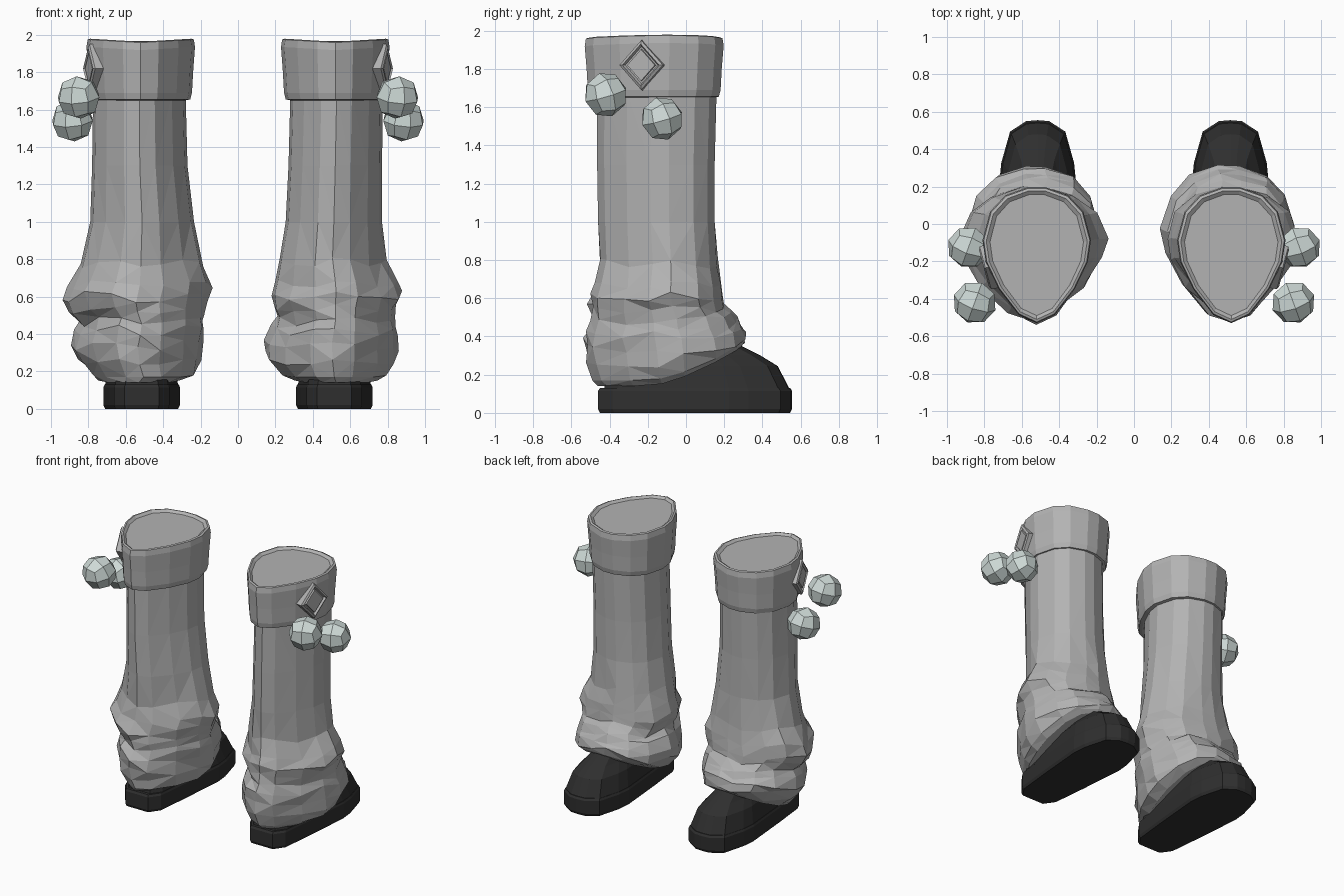
import bpy, bmesh, random
from math import sin
from mathutils import Vector, Matrix

cube = bpy.data.objects.get("Cube")
if cube:
    bpy.data.objects.remove(cube, do_unlink=True)


def material(name, rgb):
    mat = bpy.data.materials.new(name)
    mat.use_nodes = True
    color = (*rgb, 1)
    mat.diffuse_color = color
    mat.node_tree.nodes["Principled BSDF"].inputs["Base Color"].default_value = color
    return mat


GREY = material("grey cloth", (0.45, 0.45, 0.45))
BLACK = material("black leather", (0.028, 0.028, 0.028))
PALE = material("pale pompom", (0.62, 0.70, 0.68))


def finish(bm, name, mat):
    bmesh.ops.recalc_face_normals(bm, faces=bm.faces)
    mesh = bpy.data.meshes.new(name)
    bm.to_mesh(mesh)
    bm.free()
    mesh.materials.append(mat)
    obj = bpy.data.objects.new(name, mesh)
    bpy.context.collection.objects.link(obj)
    return obj


def loft(name, rings, mat, triangulate=False):
    """Skin a stack of equal-length closed rings and cap both ends."""
    bm = bmesh.new()
    loops = [[bm.verts.new(p) for p in ring] for ring in rings]
    n = len(loops[0])
    for low, high in zip(loops, loops[1:]):
        for i in range(n):
            j = (i + 1) % n
            bm.faces.new((low[i], low[j], high[j], high[i]))
    if triangulate:
        bmesh.ops.triangulate(bm, faces=bm.faces, quad_method='SHORT_EDGE')
    bm.faces.new(loops[0])
    bm.faces.new(loops[-1])
    return finish(bm, name, mat)


def mirrored(half):
    """Complete a closed outline from its +x half."""
    return half + [(-x, y) for x, y in reversed(half) if x > 0]


def fit(outline, x0, x1, y0, y1):
    """Scale a unit outline into a box."""
    return [((x0 + x1) / 2 + u * (x1 - x0) / 2, (y0 + y1) / 2 + v * (y1 - y0) / 2)
            for u, v in outline]


# Teardrop section of the leg, pointed at the back of the calf
LEG = mirrored([(0, -1), (.33, -.88), (.7, -.5), (.94, -.1), (1, .22),
                (.86, .64), (.58, .88), (.16, 1)])

# Leg levels: height, back, front, lift of the front
LEVELS = [(.14, -.46, .28, .21), (.17, -.49, .3, .19), (.25, -.52, .31, .14),
          (.34, -.53, .3, .1), (.42, -.53, .27, .06), (.47, -.5, .24, .05),
          (.53, -.5, .2, .03), (.6, -.51, .19, 0), (.67, -.48, .18, 0),
          (.78, -.46, .165, 0), (1, -.46, .15, 0), (1.3, -.465, .15, 0),
          (1.68, -.465, .16, 0)]
# Inner and outer extents of each level, one list for each boot
WIDTHS = {
    "left": [(.29, .76), (.22, .81), (.15, .86), (.145, .86), (.18, .85), (.21, .835),
             (.19, .85), (.17, .88), (.19, .85), (.22, .79), (.255, .77), (.27, .77),
             (.28, .775)],
    "right": [(.3, .76), (.22, .79), (.2, .85), (.18, .89), (.175, .87), (.18, .85),
              (.175, .9), (.155, .935), (.14, .91), (.19, .85), (.235, .79), (.27, .78),
              (.28, .775)],
}
# Cuff levels: height, shrink from full size
CUFF = [(1.65, .05), (1.655, .025), (1.69, .016), (1.8, .01), (1.93, 0),
        (1.97, .006), (1.975, .02), (1.96, .04)]
# Sole and toe outline in the same unit form, narrow at the heel
SHOE = mirrored([(0, -1), (.45, -1), (.72, -.85), (.85, -.35), (1, .35),
                 (.95, .55), (.72, .88), (.3, .99), (0, 1)])
POMPOMS = [(.852, -.42, 1.665, .118), (.885, -.125, 1.54, .115)]


def build_leg(side, s):
    rng = random.Random(4 if s > 0 else 9)
    rings = []
    for (z, back, front, lift), (inner, outer) in zip(LEVELS, WIDTHS[side]):
        slack = 1 if .2 < z < .8 else 0
        cx = (inner + outer) / 2
        ring = []
        for k, (x, y) in enumerate(fit(LEG, inner, outer, back, front)):
            rise = lift * (max(0, y + .2) / .5) ** 1.5
            sag = slack * (.02 * sin(k * 1.7 + s) + rng.uniform(-.015, .015))
            puff = 1 + slack * rng.uniform(-.035, .02)
            ring.append((s * (cx + (x - cx) * puff), y * puff, z + rise + sag))
        rings.append(ring)
    loft(side + "_slouched_leg", rings, GREY, True)


def build_cuff(side, s):
    rings = [[(s * x, y, z + .06 * (abs(x - .52) - .2) * (z > 1.9))
              for x, y in fit(LEG, .23 + d, .81 - d, -.53 + d, .197 - d)]
             for z, d in CUFF]
    loft(side + "_cuff", rings, GREY)


def build_shoe(side, s):
    def ring(z, hw, back, front):
        return [(s * x, y, z) for x, y in fit(SHOE, .515 - hw, .515 + hw, back, front)]
    loft(side + "_sole", [ring(0, .195, -.45, .545), ring(.02, .205, -.46, .555),
                          ring(.115, .205, -.46, .555), ring(.13, .198, -.45, .545)], BLACK)
    loft(side + "_shoe_upper", [ring(.12, .198, -.43, .545), ring(.245, .165, -.4, .48),
                                ring(.3, .125, -.36, .39), ring(.37, .09, -.3, .25)], BLACK)


def build_badge(side, s):
    # Diamond frame and centre lying along the cuff's outer face
    along = Vector((.065, .24, 0)).normalized()
    out = Vector((along.y, -along.x, 0))
    centre = Vector((.777, -.23, 1.82))

    def diamond(r, d):
        pts = [centre + along * (r * u) + Vector((0, 0, 1.1 * r * v)) + out * d
               for u, v in ((1, 0), (0, 1), (-1, 0), (0, -1))]
        return [(s * p.x, p.y, p.z) for p in pts]
    loft(side + "_badge_frame", [diamond(.122, -.03), diamond(.118, .018),
                                 diamond(.1, .026), diamond(.088, .01)], GREY)
    loft(side + "_badge_centre", [diamond(.08, 0), diamond(.075, .022)], GREY)


def build_pompoms(side, s):
    for name, (x, y, z, r) in zip(("rear", "front"), POMPOMS):
        bm = bmesh.new()
        bmesh.ops.create_cube(bm, size=2)
        bmesh.ops.subdivide_edges(bm, edges=bm.edges, cuts=1, use_grid_fill=True)
        turn = Matrix.Rotation(.35 * s, 3, 'Z') @ Matrix.Rotation(.3, 3, 'X')
        for v in bm.verts:
            v.co = turn @ (v.co.normalized() * r) + Vector((s * x, y, z))
        finish(bm, side + "_" + name + "_pompom", PALE)


for side, s in (("left", 1), ("right", -1)):
    for build in (build_leg, build_cuff, build_shoe, build_badge, build_pompoms):
        build(side, s)
